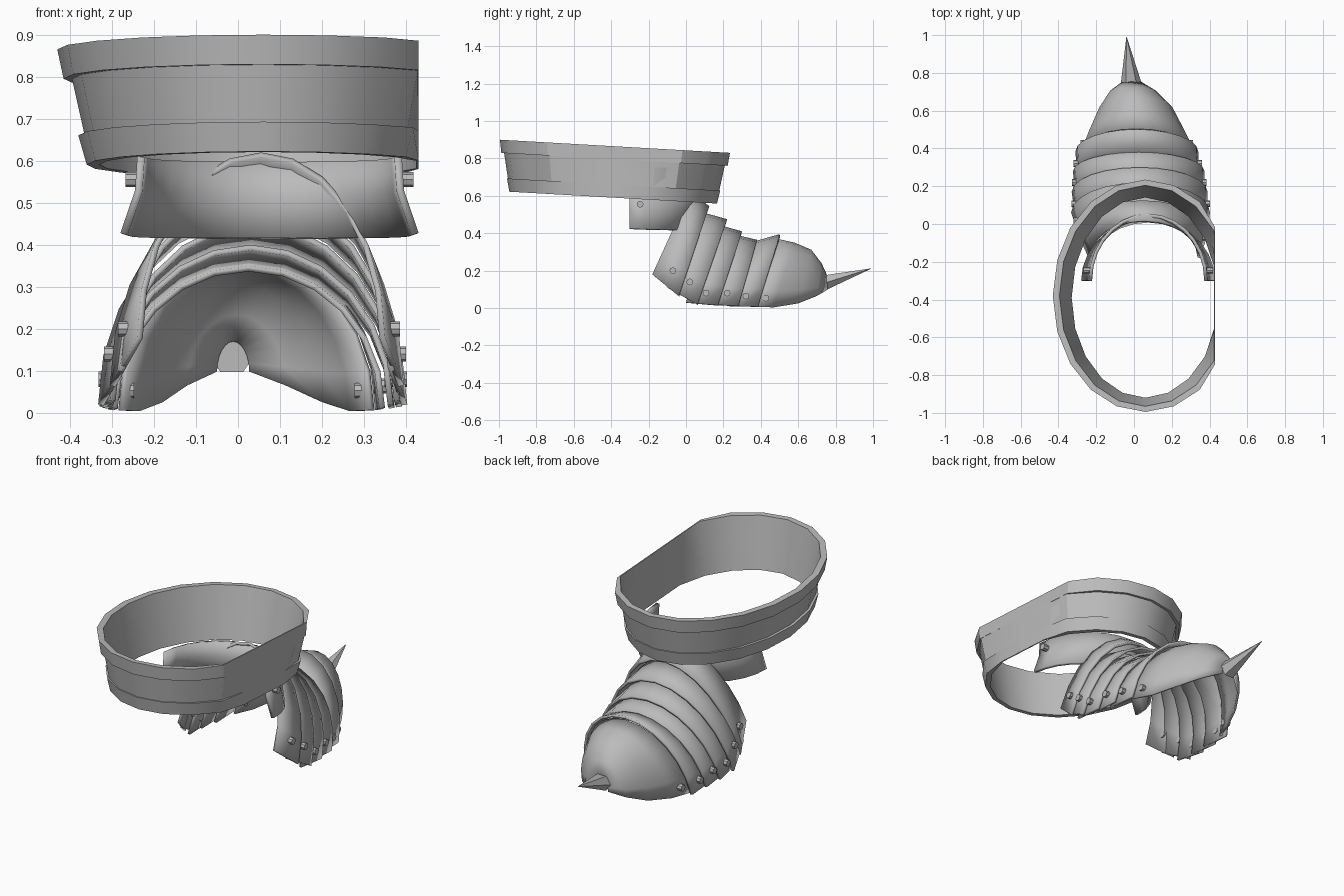
import bpy, bmesh
from math import sin, cos, pi, sqrt, radians
from mathutils import Matrix, Vector

if "Cube" in bpy.data.objects:
    bpy.data.objects.remove(bpy.data.objects["Cube"], do_unlink=True)

# One steel colour for the whole piece
steel = bpy.data.materials.new("steel_grey")
steel.use_nodes = True
steel.diffuse_color = (0.5, 0.5, 0.5, 1)
steel.node_tree.nodes["Principled BSDF"].inputs["Base Color"].default_value = (0.5, 0.5, 0.5, 1)


def add_object(name, verts, faces, thickness=0, smooth=True):
    mesh = bpy.data.meshes.new(name)
    mesh.from_pydata(verts, [], faces)
    mesh.materials.append(steel)
    obj = bpy.data.objects.new(name, mesh)
    bpy.context.collection.objects.link(obj)
    if thickness:
        mod = obj.modifiers.new("thickness", 'SOLIDIFY')
        mod.thickness = thickness
        mod.offset = -1
    if smooth:
        bpy.ops.object.select_all(action='DESELECT')
        obj.select_set(True)
        bpy.context.view_layer.objects.active = obj
        bpy.ops.object.shade_smooth_by_angle(angle=radians(32))
    return obj


def loft(name, rows, thickness=0, closed=False):
    """Skin rows of points; closed joins both the rows and their ends."""
    n, m = len(rows), len(rows[0])
    verts = [p for row in rows for p in row]
    faces = []
    for i in range(n if closed else n - 1):
        for j in range(m if closed else m - 1):
            i2, j2 = (i + 1) % n, (j + 1) % m
            faces.append((i * m + j, i2 * m + j, i2 * m + j2, i * m + j2))
    return add_object(name, verts, faces, thickness)


def arch(cx, w, yb, zb, yt, zt, steps=12):
    """Leaning half ellipse from the left foot of the arch to the right."""
    return [(cx + w * cos(pi * k / steps),
             yb + (yt - yb) * sin(pi * k / steps),
             zb + (zt - zb) * sin(pi * k / steps)) for k in range(steps + 1)]


def rivet(name, x, y, z):
    bm = bmesh.new()
    turn = Matrix.Translation((x, y, z)) @ Matrix.Rotation(pi / 2, 4, 'Y')
    bmesh.ops.create_cone(bm, cap_ends=True, segments=8, radius1=0.018,
                          radius2=0.018, depth=0.036, matrix=turn)
    verts = [v.co.copy() for v in bm.verts]
    faces = [[v.index for v in f.verts] for f in bm.faces]
    bm.free()
    add_object(name, verts, faces, smooth=False)


# Upper cuff: banded oval ring, cut flat on its left side, tipped to the back
profile = [(.49, .615, .865), (.475, .605, .795), (.455, .59, .795),
           (.425, .565, .66), (.44, .57, .66), (.42, .555, .59),
           (.39, .53, .59), (.455, .585, .865)]
rows = []
for k, (rx, ry, z) in enumerate(profile):
    limit = 0.43 if k < 6 else 0.424
    row = []
    for s in range(20):
        a = 2 * pi * s / 20
        x = min(0.06 + rx * cos(a), limit)
        y = -0.38 + ry * sin(a) - (0.865 - z) * 0.035
        row.append((x, y, z - 0.057 * (y + 0.38)))
    rows.append(row)
loft("cuff", rows, closed=True)

# Heel guard: flared half ring hanging below the cuff
rows = []
for rx, ry, z in [(.315, .355, .61), (.32, .345, .53), (.355, .325, .428)]:
    rows.append([(0.075 + rx * cos(pi * k / 14), -0.30 + ry * sin(pi * k / 14),
                  z - 0.015 * sin(pi * k / 14)) for k in range(15)])
loft("heel_guard", rows, thickness=0.018)
for side, x in (("right", -0.25), ("left", 0.40)):
    rivet("heel_rivet_" + side, x, -0.245, 0.555)

# Overlapping foot plates: rear and front arch of each, then rivet y and z
plates = [
    ((.055, .295, -.18, .18, .02, .62), (.045, .35, -.04, .065, .125, .545), (-.07, .20)),
    ((.045, .325, -.10, .11, .06, .52), (.035, .368, .06, .02, .22, .475), (.02, .14)),
    ((.04, .345, .00, .03, .14, .455), (.03, .36, .17, .015, .30, .41), (.107, .08)),
    ((.03, .34, .11, .02, .23, .40), (.025, .348, .28, .012, .38, .365), (.22, .08)),
    ((.025, .325, .22, .012, .34, .35), (.015, .325, .385, .008, .50, .395), (.32, .064)),
]
for n, (rear, front, (ry, rz)) in enumerate(plates, 1):
    middle = [(a + b) / 2 for a, b in zip(rear, front)]
    loft(f"foot_plate_{n}", [arch(*rear), arch(*middle), arch(*front)], thickness=0.014)
    cx, w, _, zb, _, zt = middle
    half = w * sqrt(1 - max(0, (rz - zb) / (zt - zb)) ** 2)
    for side, sign in (("right", -1), ("left", 1)):
        rivet(f"plate_rivet_{n}_{side}", cx + sign * half, ry, rz)

# Toe cap: rounded shell closing towards the spike
toe = [(.02, .305, .37, .006, .49, .37), (.015, .26, .47, .004, .58, .35),
       (.01, .20, .60, .025, .67, .312), (-.005, .125, .70, .065, .725, .24),
       (-.012, .045, .757, .098, .755, .175)]
loft("toe_cap", [arch(*s) for s in toe], thickness=0.012)
for side, x in (("right", -0.265), ("left", 0.295)):
    rivet("toe_rivet_" + side, x, 0.427, 0.053)

# Toe spike: six-sided point
base = [Vector((-0.015 + 0.054 * cos(pi * k / 3), 0.75,
                0.137 + 0.046 * sin(pi * k / 3))) for k in range(6)]
sides = [(k, 6, (k + 1) % 6) for k in range(6)]
add_object("toe_spike", base + [Vector((-0.04, 0.995, 0.213))],
           sides + [tuple(range(6))], smooth=False)
